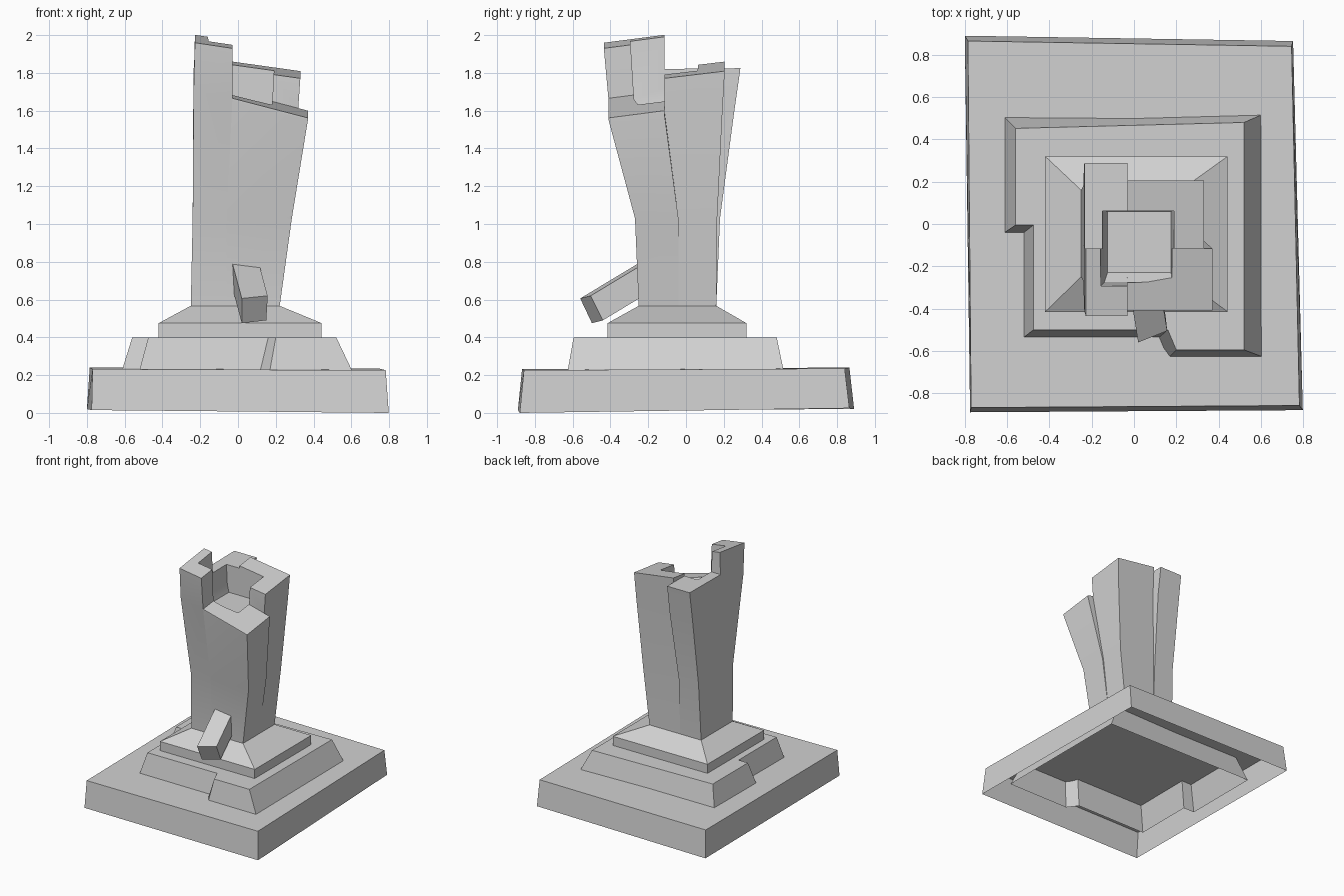
import bpy, bmesh
from mathutils import Vector

cube = bpy.data.objects.get("Cube")
if cube:
    bpy.data.objects.remove(cube, do_unlink=True)

stone = bpy.data.materials.new("grey_stone")
stone.use_nodes = True
grey = (0.64, 0.64, 0.64, 1)
stone.diffuse_color = grey
stone.node_tree.nodes["Principled BSDF"].inputs["Base Color"].default_value = grey


def rect(x0, x1, y0, y1, z):
    """Four corners; z is a height or a function of x and y."""
    h = z if callable(z) else lambda x, y: z
    return [(x, y, h(x, y)) for x, y in ((x0, y0), (x1, y0), (x1, y1), (x0, y1))]


def loft(name, sections, bottom=True):
    """Skin a stack of sections and cap it; the bottom may stay open."""
    bm = bmesh.new()
    rings = [[bm.verts.new(p) for p in s] for s in sections]
    n = len(rings[0])
    for a, b in zip(rings, rings[1:]):
        for i in range(n):
            j = (i + 1) % n
            bm.faces.new((a[i], a[j], b[j], b[i]))
    bm.faces.new(rings[-1])
    if bottom:
        bm.faces.new(rings[0][::-1])
    bmesh.ops.recalc_face_normals(bm, faces=bm.faces[:])
    me = bpy.data.meshes.new(name)
    bm.to_mesh(me)
    bm.free()
    me.materials.append(stone)
    ob = bpy.data.objects.new(name, me)
    bpy.context.collection.objects.link(ob)
    return ob


# Uneven base slab, open underneath
loft("base_slab", [
    [(-.775, -.89, .015), (.798, -.88, 0), (.752, .865, .025), (-.80, .89, .02)],
    [(-.77, -.868, .232), (.782, -.858, .226), (.745, .84, .235), (-.785, .865, .24)],
], bottom=False)

# Notched step whose sloping walls carry on down inside the slab
foot = [Vector((x, y, .232)) for x, y in (
    (-.52, -.535), (.12, -.535), (.17, -.625), (.6, -.625),
    (.6, .515), (-.612, .505), (-.612, -.04), (-.52, -.04))]
head = [Vector((x, y, .4)) for x, y in (
    (-.475, -.5), (.16, -.5), (.2, -.595), (.52, -.595),
    (.52, .48), (-.56, .452), (-.56, -.005), (-.475, -.005))]
loft("notched_step", [[f + (f - h) * 1.2 for f, h in zip(foot, head)], head], bottom=False)

# Plinth with bevelled shoulders under the tower
loft("plinth", [
    rect(-.42, .443, -.415, .32, .4),
    rect(-.42, .443, -.415, .32, .475),
    rect(-.25, .22, -.25, .16, .567)], bottom=False)

# Tower: four corner blocks, flush below, splayed above, broken at the top
split_x = (-.06, -.06, -.03, -.03)
split_y = (-.04, -.04, -.115, -.115)


def plane(z0, sx, sy):
    return lambda x, y: z0 + sx * x + sy * y


def corner(name, xs, ys, shoulder, top):
    rows = []
    for i, h in enumerate((.56, 1.03, shoulder, top)):
        x = sorted((xs[i], split_x[i]))
        y = sorted((ys[i], split_y[i]))
        rows.append(rect(*x, *y, h))
    return loft(name, rows)


front_break = plane(1.70, -.26, .13)
blocks = [
    corner("tower_front_right", (-.25, -.24, -.235, -.228), (-.25, -.27, -.41, -.435),
           front_break, plane(1.982, -.15, .13)),
    corner("tower_front_left", (.22, .285, .37, .37), (-.25, -.27, -.41, -.41),
           front_break, plane(1.711, -.26, .13)),
    corner("tower_back_left", (.22, .275, .318, .33), (.16, .165, .193, .205),
           1.6, plane(1.831, -.14, .12)),
    corner("tower_back_right", (-.25, -.24, -.237, -.235), (.16, .18, .256, .288),
           1.6, plane(1.822, 0, .01)),
]

# Tapered pit sunk into the broken top
pit = loft("pit_cutter", [
    rect(-.125, .175, -.23, .06, 1.6),
    rect(-.14, .182, -.275, .061, 1.66),
    rect(-.162, .203, -.3, .064, 2.06)])
pit.hide_render = True
for ob in blocks:
    cut = ob.modifiers.new("pit", 'BOOLEAN')
    cut.operation = 'DIFFERENCE'
    cut.solver = 'EXACT'
    cut.object = pit
    bpy.ops.object.select_all(action='DESELECT')
    ob.select_set(True)
    bpy.context.view_layer.objects.active = ob
    bpy.ops.object.modifier_apply(modifier=cut.name)
    bpy.ops.object.shade_smooth_by_angle()
bpy.data.objects.remove(pit, do_unlink=True)

# Fallen stone leaning on the front of the tower
end = [Vector(p) for p in ((.02, -.498, .475), (.15, -.44, .49),
                           (.157, -.505, .62), (.02, -.56, .606))]
back = Vector((-.055, .34, .205))
loft("fallen_stone", [[p + back for p in end], end])
